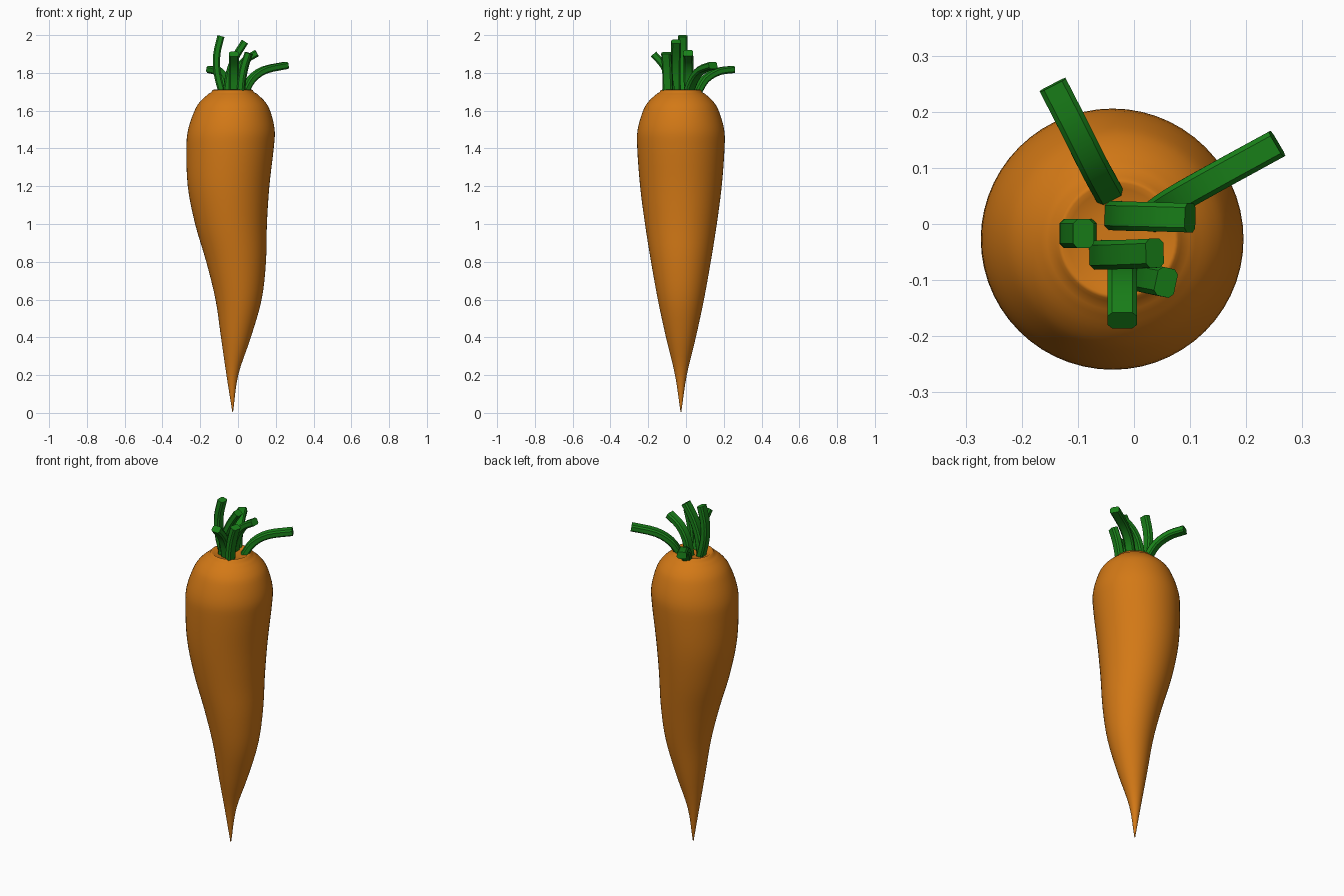
import bpy, math
from mathutils import Vector

if "Cube" in bpy.data.objects:
    bpy.data.objects.remove(bpy.data.objects["Cube"])


def smooth_path(pts, n):
    # Catmull-Rom interpolation through the points
    p = [Vector(q) for q in pts]
    p = [2 * p[0] - p[1]] + p + [2 * p[-1] - p[-2]]
    out = []
    for i in range(1, len(p) - 2):
        a, b, c, d = p[i - 1:i + 3]
        for k in range(n):
            t = k / n
            out.append(0.5 * (2 * b + (c - a) * t + (2 * a - 5 * b + 4 * c - d) * t ** 2
                              + (3 * b - a - 3 * c + d) * t ** 3))
    return out + [p[-2]]


def skin(name, rings, mat, angle):
    # Joins equal-sized rings into a closed tube
    s = len(rings[0])
    verts = [v for r in rings for v in r]
    faces = [list(reversed(range(s))), [len(verts) - s + j for j in range(s)]]
    for i in range(len(rings) - 1):
        for j in range(s):
            k = (j + 1) % s
            faces.append([i * s + j, i * s + k, (i + 1) * s + k, (i + 1) * s + j])
    me = bpy.data.meshes.new(name)
    me.from_pydata(verts, [], faces)
    me.materials.append(mat)
    ob = bpy.data.objects.new(name, me)
    bpy.context.collection.objects.link(ob)
    bpy.ops.object.select_all(action='DESELECT')
    ob.select_set(True)
    bpy.context.view_layer.objects.active = ob
    bpy.ops.object.shade_smooth_by_angle(angle=math.radians(angle))
    return ob


def material(name, color):
    m = bpy.data.materials.new(name)
    m.diffuse_color = color
    m.use_nodes = True
    m.node_tree.nodes["Principled BSDF"].inputs["Base Color"].default_value = m.diffuse_color
    return m


orange = material("orange", (0.65, 0.19, 0.008, 1))
green = material("green", (0.01, 0.22, 0.01, 1))

# Root: (centre x, radius, z), then the small crown rim and its dish
profile = [(-0.028, 0.002, 0.005), (-0.03, 0.031, 0.2), (-0.011, 0.079, 0.4),
           (0.003, 0.122, 0.6), (-0.01, 0.158, 0.8), (-0.037, 0.19, 1.0),
           (-0.05, 0.216, 1.2), (-0.042, 0.231, 1.4), (-0.035, 0.229, 1.5),
           (-0.03, 0.2, 1.6), (-0.029, 0.17, 1.65), (-0.028, 0.127, 1.69)]
crown = [(-0.028, 0.112, 1.698), (-0.028, 0.107, 1.709), (-0.028, 0.1, 1.711),
         (-0.028, 0.09, 1.704), (-0.028, 0.04, 1.702)]
SIDES = 56
rings = []
for cx, r, z in [*smooth_path(profile, 4), *crown]:
    rings.append([(cx + r * math.cos(2 * math.pi * j / SIDES),
                   -0.027 + r * math.sin(2 * math.pi * j / SIDES), z) for j in range(SIDES)])
skin("carrot_root", rings, orange, 60)

# Stalks: bent bars with a chamfered rectangular section
stalks = [
    [(-0.045, 0.055, 1.69), (-0.07, 0.10, 1.765), (-0.105, 0.17, 1.807), (-0.145, 0.248, 1.818)],
    [(0.03, 0.01, 1.69), (0.07, 0.04, 1.765), (0.14, 0.08, 1.815), (0.255, 0.143, 1.84)],
    [(-0.035, 0.015, 1.69), (-0.015, 0.014, 1.79), (0.03, 0.013, 1.86), (0.1, 0.011, 1.905)],
    [(-0.083, -0.017, 1.69), (-0.11, -0.017, 1.8), (-0.112, -0.017, 1.9), (-0.09, -0.017, 1.995)],
    [(-0.062, -0.055, 1.69), (-0.045, -0.055, 1.8), (-0.01, -0.054, 1.89), (0.037, -0.052, 1.965)],
    [(-0.021, -0.075, 1.69), (-0.021, -0.09, 1.77), (-0.021, -0.12, 1.84), (-0.021, -0.172, 1.9)],
    [(0.015, -0.095, 1.69), (0.022, -0.097, 1.77), (0.036, -0.1, 1.84), (0.057, -0.104, 1.905)],
]
W, T, C = 0.026, 0.019, 0.008
section = [(W, -T + C), (W, T - C), (W - C, T), (C - W, T),
           (-W, T - C), (-W, C - T), (C - W, -T), (W - C, -T)]
for n, pts in enumerate(stalks):
    path = smooth_path(pts, 3)
    run = path[-1] - path[0]
    side = Vector((-run.y, run.x, 0)).normalized()
    rings = []
    for i, p in enumerate(path):
        tan = (path[min(i + 1, len(path) - 1)] - path[max(i - 1, 0)]).normalized()
        up = tan.cross(side)
        rings.append([p + side * a + up * b for a, b in section])
    skin(f"stalk_{n + 1}", rings, green, 30)
